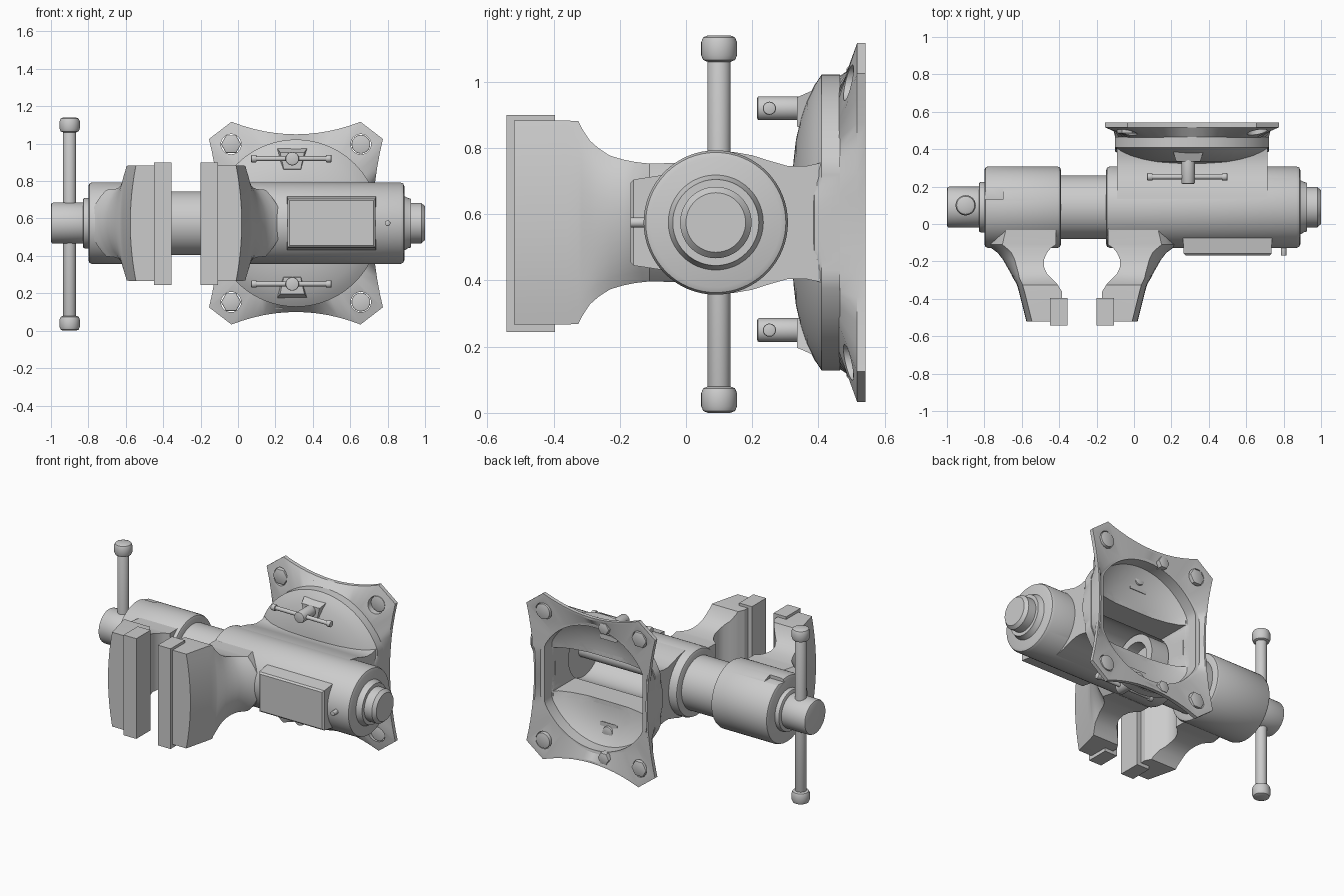
import bpy, bmesh
from math import sin, cos, pi, radians
from mathutils import Vector

cube = bpy.data.objects.get("Cube")
if cube:
    bpy.data.objects.remove(cube)

AY, AZ = 0.09, 0.575      # main screw axis
BX = 0.31                 # base centre in x

steel = bpy.data.materials.new("grey_steel")
GREY = (0.6, 0.6, 0.6, 1)
steel.use_nodes = True
steel.diffuse_color = GREY
for node in steel.node_tree.nodes:
    if node.type == 'BSDF_PRINCIPLED':
        node.inputs["Base Color"].default_value = GREY


def loft(name, rings):
    """Skin a list of equal-length point rings and cap both ends."""
    bm = bmesh.new()
    rows = [[bm.verts.new(p) for p in ring] for ring in rings]
    n = len(rows[0])
    for a, b in zip(rows, rows[1:]):
        for i in range(n):
            j = (i + 1) % n
            bm.faces.new((a[i], a[j], b[j], b[i]))
    bm.faces.new(rows[0])
    bm.faces.new(rows[-1])
    bmesh.ops.recalc_face_normals(bm, faces=bm.faces)
    mesh = bpy.data.meshes.new(name)
    bm.to_mesh(mesh)
    bm.free()
    mesh.materials.append(steel)
    obj = bpy.data.objects.new(name, mesh)
    bpy.context.collection.objects.link(obj)
    return obj


def lathe(name, axis, centre, profile, sides=48, clip=9):
    """Turn (distance, radius) pairs about an axis, optionally clipped in x."""
    rings = []
    for d, r in profile:
        ring = []
        for i in range(sides):
            t = 2 * pi * i / sides
            u, v = r * cos(t), r * sin(t)
            p = {'X': (d, u, v), 'Y': (u, d, v), 'Z': (u, v, d)}[axis]
            ring.append(Vector((max(-clip, min(clip, p[0])), p[1], p[2])) + Vector(centre))
        rings.append(ring)
    return loft(name, rings)


def rect(y, x0, x1, z0, z1):
    return [(x0, y, z0), (x1, y, z0), (x1, y, z1), (x0, y, z1)]


def rod(name, axis, centre, a, b, r, bevel=0.01, sides=32):
    """Cylinder with rounded rims."""
    arc = [(bevel * (1 - sin(t)), bevel * (1 - cos(t))) for t in (pi / 2, pi / 4, 0)]
    start = [(a + d, r - e) for d, e in arc]
    end = [(b - d, r - e) for d, e in reversed(arc)]
    return lathe(name, axis, centre, start + end, sides)


def cut(obj, cutters):
    for c in cutters:
        m = obj.modifiers.new("cut", 'BOOLEAN')
        m.operation, m.solver, m.object = 'DIFFERENCE', 'EXACT', c
    bpy.context.view_layer.update()
    deps = bpy.context.evaluated_depsgraph_get()
    mesh = bpy.data.meshes.new_from_object(obj.evaluated_get(deps))
    obj.modifiers.clear()
    obj.data = mesh


AXIS = (0, AY, AZ)

# Barrels along the main axis
body = rod("fixed_barrel", 'X', AXIS, -0.15, 0.89, 0.218, 0.022, 64)
slide = rod("sliding_barrel", 'X', AXIS, -0.8, -0.39, 0.218, 0.02, 64)
rod("thrust_collar", 'X', AXIS, -0.83, -0.78, 0.135, 0.012, 48)
lathe("slide_tube", 'X', AXIS, [
    (-0.45, 0.02), (-0.45, 0.17), (0.08, 0.17), (0.08, 0.12), (0.0, 0.12), (0.0, 0.02)], 64)
rod("screw", 'X', AXIS, -0.9, 0.9, 0.05)
rod("screw_head", 'X', AXIS, -1.0, -0.79, 0.11, 0.012, 48)
lathe("end_collar", 'X', AXIS, [
    (0.87, 0.15), (0.895, 0.142), (0.91, 0.134), (0.925, 0.13), (0.925, 0.108), (0.98, 0.108),
    (1.0, 0.09)])

# Tommy bar with end knobs
GRIP = (-0.9, AY + 0.01, 0)
rod("handle_bar", 'Z', GRIP, 0.03, 1.11, 0.035)
for name, z in (("lower_knob", 0.0), ("upper_knob", 1.06)):
    rod(name, 'Z', GRIP, z, z + 0.08, 0.054, 0.02)

# Jaws: y, inner x, outer x, half height
STATIONS = [
    (-0.52, -0.17, 0.02, 0.308), (-0.36, -0.17, 0.06, 0.308), (-0.325, -0.148, 0.07, 0.306),
    (-0.315, -0.14, 0.075, 0.285), (-0.29, -0.115, 0.09, 0.247), (-0.265, -0.09, 0.102, 0.225),
    (-0.23, -0.075, 0.122, 0.202), (-0.19, -0.075, 0.145, 0.19), (-0.155, -0.09, 0.172, 0.183),
    (-0.13, -0.11, 0.205, 0.18), (-0.11, -0.14, 0.235, 0.178), (-0.02, -0.14, 0.24, 0.18)]


def jaw(name, place):
    rings = []
    for y, xi, xo, h in STATIONS:
        bulge = 0.03 + max(0, y + 0.3) * 0.3
        ring = [(place(xi), y, AZ + h), (place(xi), y, AZ - h)]
        for i in range(13):
            t = i / 6 - 1
            ring.append((place(xo - bulge * t * t), y, AZ + h * t))
        rings.append(ring)
    obj = loft(name, rings)
    x0, x1 = place(-0.2), place(-0.108)
    loft(name + "_plate", [rect(y, x0, x1, 0.245, 0.9) for y in (-0.542, -0.395)])
    return obj


fixed_jaw = jaw("fixed_jaw", lambda x: x)
jaw("sliding_jaw", lambda x: -0.556 - x)

# Anvil pad and lock screw on the front of the barrel
anvil = loft("anvil_pad", [
    rect(-0.168, 0.275, 0.725, 0.455, 0.695), rect(-0.158, 0.265, 0.735, 0.445, 0.705),
    rect(-0.06, 0.262, 0.738, 0.43, 0.72)])
rod("lock_screw", 'Y', (0.8, 0, AZ), -0.168, -0.1, 0.015, 0.003, 16)

# Pedestal, dome and swivel flange
pedestal = loft("pedestal", [
    rect(y, -0.09, 0.715, AZ - h, AZ + h)
    for y, h in ((0.1, 0.217), (0.15, 0.212), (0.2, 0.203), (0.25, 0.187), (0.31, 0.17),
                 (0.36, 0.17), (0.43, 0.185))])
BASE = (BX, 0, AZ)
dome = lathe("swivel_dome", 'Y', BASE, [
    (0.322, 0.05), (0.324, 0.18), (0.332, 0.25), (0.346, 0.31), (0.366, 0.37), (0.388, 0.415),
    (0.41, 0.447), (0.465, 0.447)], 96, 0.412)


# Four-cornered base plate with concave edges and a dished back
def star():
    steps = [i / 6 - 1 for i in range(13)]
    top = [(-0.345 * t, 0.475 + 0.067 * t * t) for t in steps]
    left = [(-0.41 - 0.055 * t * t, -0.45 * t) for t in steps]
    half = top + left
    return half + [(-x, -z) for x, z in half]


def clipped(x, z, r, limit):
    k = r / (x * x + z * z) ** 0.5
    return max(-limit, min(limit, x * k)), z * k


outline = star()
neck = [clipped(x, z, 0.44, 0.41) for x, z in outline]
lip = [(x * 0.97, z * 0.97) for x, z in outline]
throat = [clipped(x, z, 0.42, 0.385) for x, z in outline]
plate = loft("base_plate", [
    [(BX + x, y, AZ + z) for x, z in pts]
    for y, pts in ((0.46, neck), (0.517, outline), (0.542, outline), (0.542, lip), (0.512, throat))])

# Hollow inside of the casting
channel = lathe("channel_cutter", 'X', AXIS, [(-0.1, 0.18), (0.68, 0.18)], 64)
opening = loft("opening_cutter", [rect(y, -0.04, 0.66, AZ - 0.142, AZ + 0.142) for y in (0.1, 0.6)])
dish = lathe("dish_cutter", 'Y', BASE, [
    (0.36, 0.05), (0.362, 0.2), (0.378, 0.28), (0.405, 0.355), (0.435, 0.4), (0.6, 0.4)], 96, 0.355)
holes = [rod("hole_cutter", 'Y', (x, 0, z), 0.4, 0.6, 0.054, 0.001)
         for x in (-0.037, 0.657) for z in (0.153, 0.997)]
slot = loft("slot_cutter", [rect(y, -0.86, -0.7, 0.768, 0.9) for y in (0.13, 0.2)])
for part in (body, pedestal, dome):
    cut(part, [channel, opening, dish])
cut(plate, [opening, dish] + holes)
cut(fixed_jaw, [channel])
cut(anvil, [channel])
cut(slide, [slot])
for c in [channel, opening, dish, slot] + holes:
    bpy.data.objects.remove(c)

# Swivel clamps: boss, screw and cross bar, plus nuts behind
for side, s in (("upper", 1), ("lower", -1)):
    def zz(d):
        return AZ + s * d
    loft(side + "_clamp_boss", [
        [(0.29 - a, y, zz(d0)), (0.29 + a, y, zz(d0)), (0.29 + b, y, zz(d1)), (0.29 - b, y, zz(d1))]
        for y, a, b, d0, d1 in ((0.335, 0.045, 0.065, 0.29, 0.378), (0.385, 0.06, 0.08, 0.27, 0.4))])
    zc = AZ + 0.01 + s * 0.335
    rod(side + "_clamp_screw", 'Y', (0.29, 0, zc), 0.215, 0.4, 0.036, 0.006)
    rod(side + "_clamp_bar", 'X', (0.285, 0.252, zc), -0.21, 0.21, 0.013, 0.003, 16)
    for e in (-0.2, 0.2):
        rod(side + "_bar_end", 'X', (0.285 + e, 0.252, zc), -0.015, 0.015, 0.02, 0.005, 16)
    rod(side + "_rim_nut", 'Y', (0.22, 0, zz(0.425)), 0.49, 0.542, 0.04, 0.004, 6)
    # Hex bolts on one side of the plate, plain studs on the other
    rod(side + "_bolt", 'Y', (-0.037, 0, zz(0.422)), 0.485, 0.542, 0.054, 0.005, 6)
    rod(side + "_stud", 'Y', (0.657, 0, zz(0.422)), 0.505, 0.542, 0.05, 0.004)

# Smooth shading with crisp edges
for obj in bpy.context.collection.objects:
    if obj.type == 'MESH' and steel.name in obj.data.materials:
        obj.data.shade_smooth()
        obj.data.set_sharp_from_angle(angle=radians(32))
